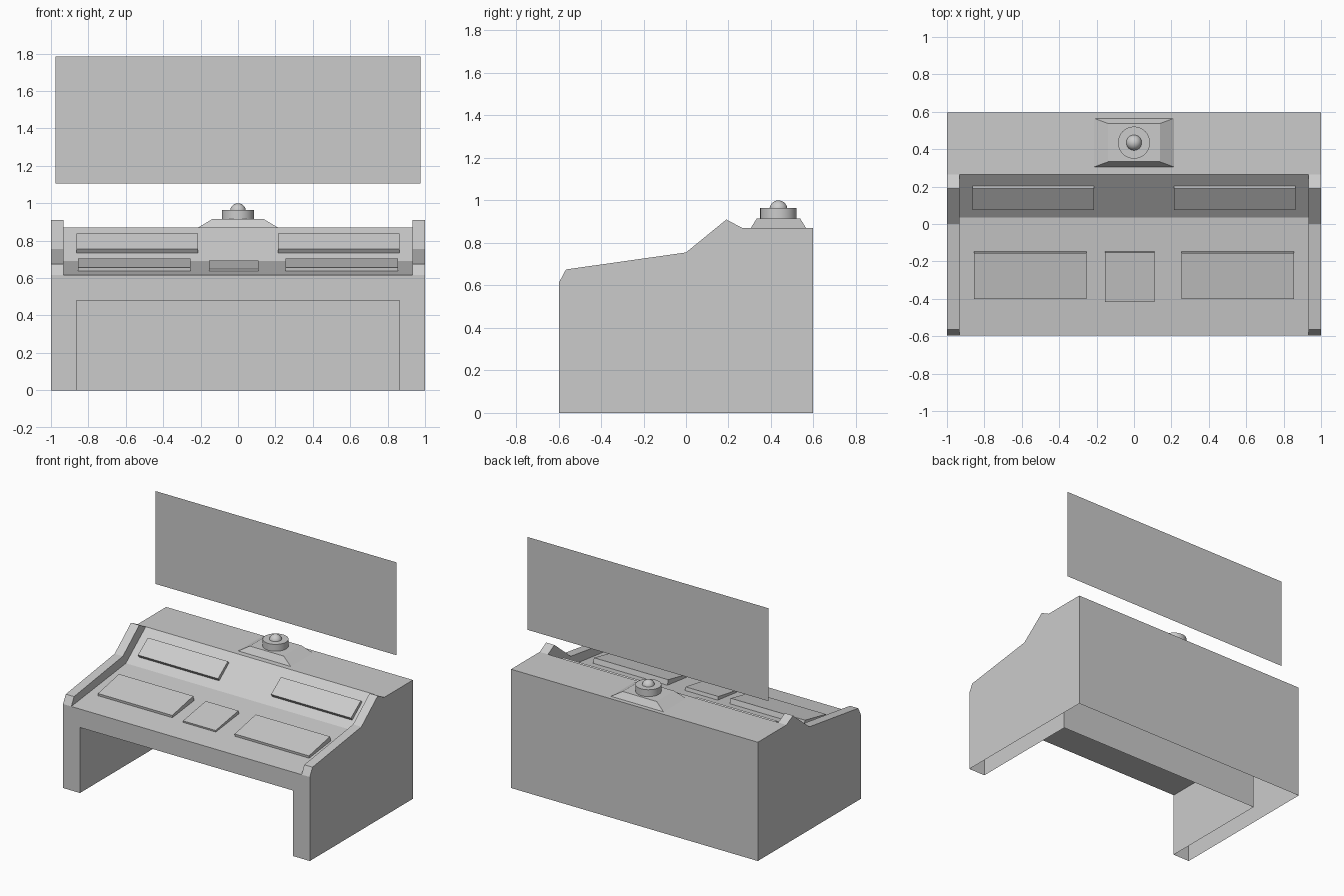
import bpy, bmesh, math

if "Cube" in bpy.data.objects:
    bpy.data.objects.remove(bpy.data.objects["Cube"])


def make_object(name, faces):
    """Build a welded mesh from a list of faces given as point loops."""
    bm = bmesh.new()
    for loop in faces:
        bm.faces.new([bm.verts.new(p) for p in loop])
    bmesh.ops.remove_doubles(bm, verts=bm.verts, dist=0.0005)
    bmesh.ops.recalc_face_normals(bm, faces=bm.faces)
    mesh = bpy.data.meshes.new(name)
    bm.to_mesh(mesh)
    bm.free()
    obj = bpy.data.objects.new(name, mesh)
    bpy.context.collection.objects.link(obj)
    return obj


def strip(profile, x0, x1):
    """Quads sweeping a (y, z) profile from x0 to x1."""
    return [[(x0, *a), (x1, *a), (x1, *b), (x0, *b)]
            for a, b in zip(profile, profile[1:])]


def prism(name, profile, x0, x1):
    """Closed solid from a (y, z) outline."""
    caps = [[(x, *p) for p in profile] for x in (x0, x1)]
    return make_object(name, strip(profile + profile[:1], x0, x1) + caps)


# Console body: hollow, open underneath
F, B = -0.597, 0.597          # front and back y
W, L = 0.933, 0.863           # cheek inner x, leg inner x
KNEE_Y, KNEE_Z = 0.27, 0.48   # knee space back and ceiling
cheek = [(F, 0.615), (-0.565, 0.675), (0, 0.755), (0.19, 0.91), (0.265, 0.87)]
desk = [(F, 0.615), (0.035, 0.69), (0.265, 0.87)]

faces = strip(desk, -W, W)
for s in (-1, 1):
    faces += strip(cheek, s * W, s)
    faces.append([(s, *p) for p in [(F, 0)] + cheek + [(B, 0.87), (B, 0)]])
    faces.append([(s * W, *p) for p in cheek + [desk[1]]])
    faces.append([(s * L, F, 0), (s * L, F, KNEE_Z),
                  (s * L, KNEE_Y, KNEE_Z), (s * L, KNEE_Y, 0)])
# back top and back wall
faces.append([(-1, 0.265, 0.87), (-W, 0.265, 0.87), (W, 0.265, 0.87),
              (1, 0.265, 0.87), (1, B, 0.87), (-1, B, 0.87)])
faces += strip([(B, 0.87), (B, 0)], -1, 1)
# knee space ceiling and back
faces += strip([(F, KNEE_Z), (KNEE_Y, KNEE_Z), (KNEE_Y, 0)], -L, L)
# notched front
faces.append([(x, F, z) for x, z in
              [(-1, 0), (-1, 0.615), (-W, 0.615), (W, 0.615), (1, 0.615), (1, 0),
               (L, 0), (L, KNEE_Z), (-L, KNEE_Z), (-L, 0)]])
make_object("console_body", faces)

# Raised control panels
upper = [(0.09, 0.732), (0.075, 0.754), (0.19, 0.837), (0.205, 0.82)]
lower = [(-0.398, 0.638), (-0.4, 0.656), (-0.156, 0.705), (-0.146, 0.668)]
middle = [(-0.414, 0.637), (-0.416, 0.649), (-0.152, 0.693), (-0.146, 0.668)]
for side, s in (("left", -1), ("right", 1)):
    prism("upper_panel_" + side, upper, s * 0.215, s * 0.863)
    prism("lower_panel_" + side, lower, s * 0.253, s * 0.855)
prism("middle_panel", middle, -0.155, 0.11)

# Projector base: tapered block
CY = 0.435


def rect(hx, hy, z):
    return [(-hx, CY - hy, z), (hx, CY - hy, z), (hx, CY + hy, z), (-hx, CY + hy, z)]


lo, hi = rect(0.213, 0.13, 0.87), rect(0.138, 0.102, 0.915)
make_object("projector_base", [lo, hi] + [
    [lo[i], lo[(i + 1) % 4], hi[(i + 1) % 4], hi[i]] for i in range(4)])

# Projector ring and lens
bpy.ops.mesh.primitive_cylinder_add(vertices=32, radius=0.086, depth=0.052,
                                    location=(0, CY, 0.939))
bpy.context.object.name = "projector_ring"
bpy.ops.object.shade_smooth_by_angle(angle=math.radians(35))
bpy.ops.mesh.primitive_uv_sphere_add(segments=32, ring_count=16, radius=0.042,
                                     location=(0, CY, 0.958))
bpy.context.object.name = "projector_lens"
bpy.ops.object.shade_smooth_by_angle(angle=math.radians(35))

# Floating screen: a single sheet above the projector
make_object("floating_screen", strip([(0.44, 1.105), (0.44, 1.785)], -0.977, 0.977))
